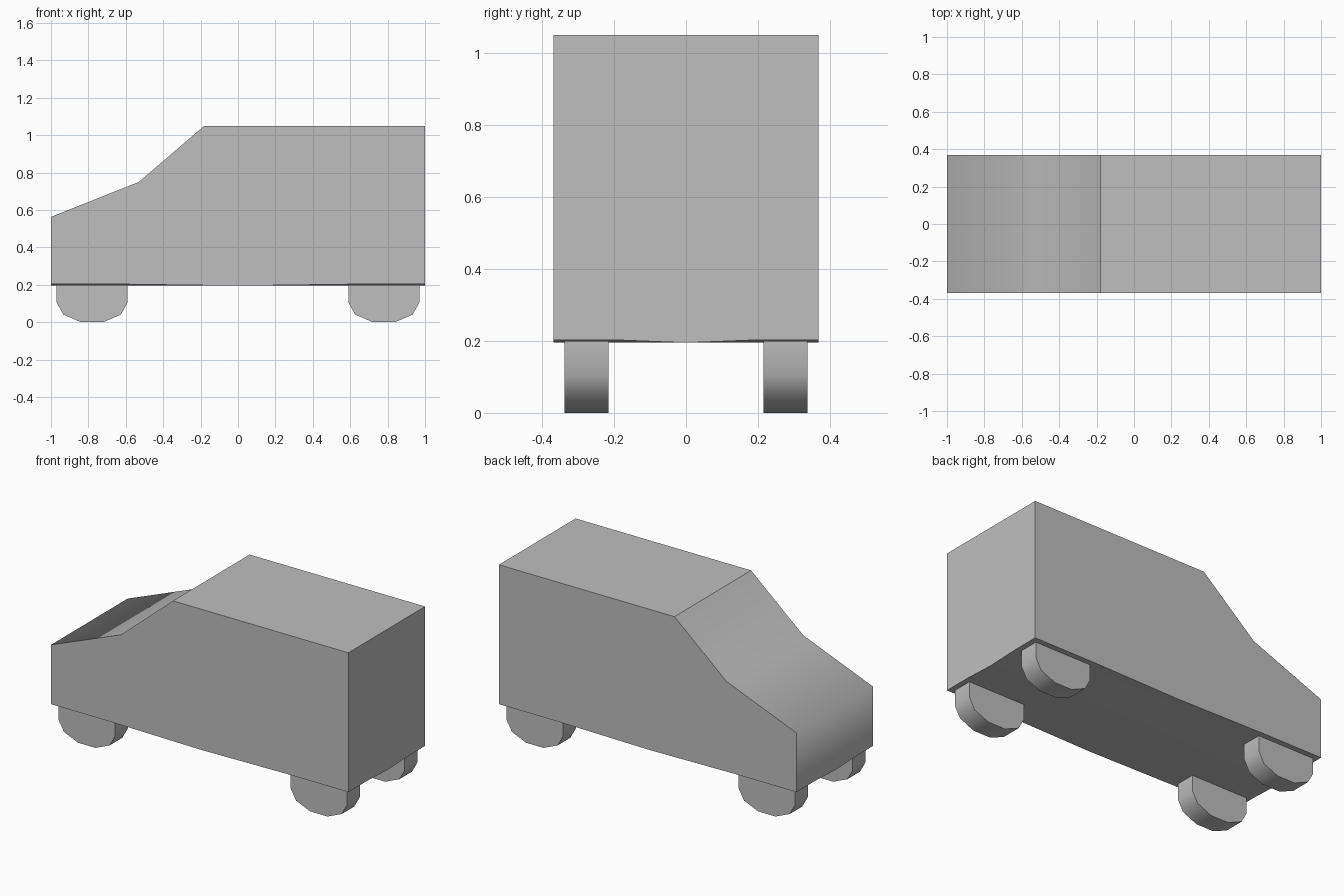
import bpy, bmesh
from math import cos, sin, pi

cube = bpy.data.objects.get("Cube")
if cube:
    bpy.data.objects.remove(cube, do_unlink=True)

grey = bpy.data.materials.new("plain grey")
grey.use_nodes = True
colour = (0.52, 0.52, 0.52, 1)
grey.diffuse_color = colour
grey.node_tree.nodes["Principled BSDF"].inputs["Base Color"].default_value = colour


def finish(bm, name, soft):
    """Smooth faces; keep every edge sharp unless soft(edge) is true."""
    bmesh.ops.recalc_face_normals(bm, faces=bm.faces[:])
    for face in bm.faces:
        face.smooth = True
    for edge in bm.edges:
        edge.smooth = soft(edge)
    mesh = bpy.data.meshes.new(name)
    bm.to_mesh(mesh)
    bm.free()
    mesh.materials.append(grey)
    obj = bpy.data.objects.new(name, mesh)
    bpy.context.collection.objects.link(obj)
    return obj


# Van body: slightly sagging floor grid below a side profile
HALF_W = 0.368
xs = (-1, -0.59, 0, 0.59, 1)
ys = (-HALF_W, -0.2, 0, 0.2, HALF_W)
profile = [(-1, 0.563), (-0.53, 0.75), (-0.18, 1.05), (1, 1.05)]

bm = bmesh.new()
floor = [[bm.verts.new((x, y, 0.203 if x and y else 0.195)) for y in ys] for x in xs]
sides = [[bm.verts.new((x, y, z)) for x, z in profile] for y in (-HALF_W, HALF_W)]
near, far = sides
for i in range(4):
    for j in range(4):
        bm.faces.new((floor[i][j], floor[i + 1][j], floor[i + 1][j + 1], floor[i][j + 1]))
bm.faces.new([row[0] for row in floor] + near[::-1])
bm.faces.new([row[-1] for row in floor] + far[::-1])
bm.faces.new(floor[0] + [far[0], near[0]])
bm.faces.new(floor[-1] + [far[-1], near[-1]])
for i in range(3):
    bm.faces.new((near[i], near[i + 1], far[i + 1], far[i]))


def body_soft(edge):
    a, b = (v.co for v in edge.verts)
    nose = a.x == b.x and a.x < -0.3 and min(a.z, b.z) > 0.5
    under = all(f.normal.z < -0.9 for f in edge.link_faces)
    return nose or under


finish(bm, "van_body", body_soft)

# Wheels: squashed half decagon with straight sides up to the floor
rim = [(0.19 * cos(t), 0.106 + 0.106 * sin(t) / cos(pi / 10))
       for t in (pi + k * pi / 5 for k in range(6))]
outline = [(-0.19, 0.2)] + rim + [(0.19, 0.2)]


def wheel(name, x, y):
    bm = bmesh.new()
    cap = bm.faces.new([bm.verts.new((x + u, y - 0.061, z)) for u, z in outline])
    out = bmesh.ops.extrude_face_region(bm, geom=[cap], use_keep_orig=True)
    for v in out["geom"]:
        if isinstance(v, bmesh.types.BMVert):
            v.co.y += 0.122
    finish(bm, name, lambda e: abs(e.verts[0].co.y - e.verts[1].co.y) > 0.1
           and e.verts[0].co.z < 0.19)


for end, x in (("nose", -0.78), ("tail", 0.78)):
    for side, y in (("near", -0.277), ("far", 0.277)):
        wheel(f"{end}_{side}_wheel", x, y)
